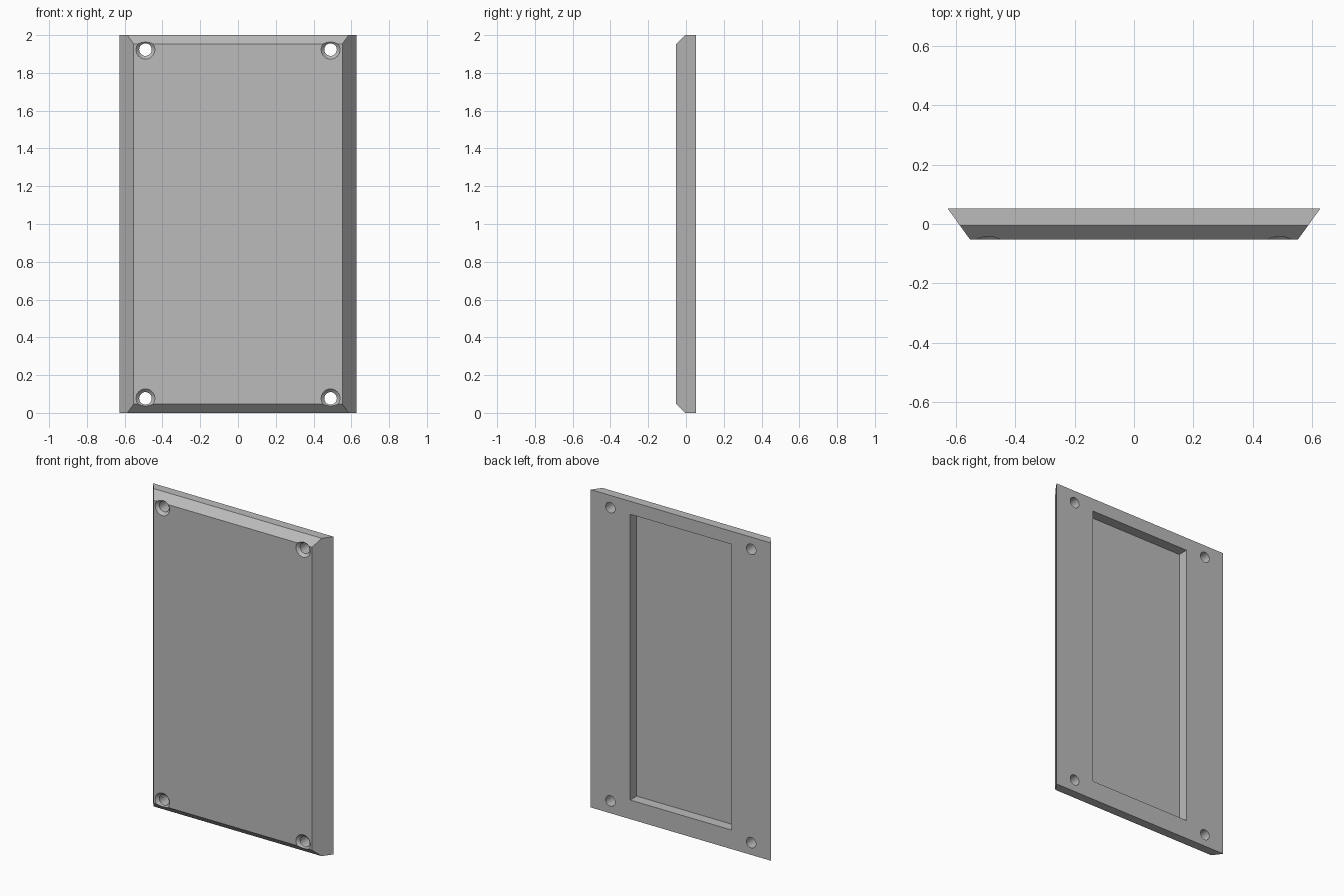
import bpy, bmesh
from math import radians
from mathutils import Matrix, Vector

cube = bpy.data.objects.get("Cube")
if cube:
    bpy.data.objects.remove(cube)

FRONT, BACK = -0.052, 0.052
BEVEL = 0.047
HOLE_R, SINK_R = 0.033, 0.05

grey = bpy.data.materials.new("plain grey")
grey.use_nodes = True
grey.diffuse_color = (0.5, 0.5, 0.5, 1)
grey.node_tree.nodes["Principled BSDF"].inputs["Base Color"].default_value = (0.5, 0.5, 0.5, 1)


def make_object(name, bm):
    bmesh.ops.recalc_face_normals(bm, faces=bm.faces)
    mesh = bpy.data.meshes.new(name)
    bm.to_mesh(mesh)
    bm.free()
    mesh.materials.append(grey)
    obj = bpy.data.objects.new(name, mesh)
    bpy.context.collection.objects.link(obj)
    return obj


def frustum(name, x, z, y1, r1, y2, r2):
    """Round cutter running along y from y1 to y2."""
    bm = bmesh.new()
    place = Matrix.Translation((x, (y1 + y2) / 2, z)) @ Matrix.Rotation(radians(-90), 4, "X")
    bmesh.ops.create_cone(bm, cap_ends=True, segments=40, radius1=r1, radius2=r2,
                          depth=y2 - y1, matrix=place)
    return make_object(name, bm)


def half_width(y):
    return 0.552 + 0.075 * (y - FRONT) / (BACK - FRONT)


# Plate: side profile with chamfered front edges, spread to slanted sides
profile = [(BACK, 0), (BACK, 2), (FRONT + BEVEL, 2), (FRONT, 2 - BEVEL),
           (FRONT, BEVEL), (FRONT + BEVEL, 0)]
bm = bmesh.new()
rings = [[bm.verts.new((s * half_width(y), y, z)) for y, z in profile] for s in (-1, 1)]
for ring in rings:
    bm.faces.new(ring)
for i in range(len(profile)):
    j = (i + 1) % len(profile)
    bm.faces.new((rings[0][i], rings[0][j], rings[1][j], rings[1][i]))
plate = make_object("cover_plate", bm)

# Rear pocket cutter
bm = bmesh.new()
floor_y, low, high = BACK - 0.065, 0.12, 1.918
bmesh.ops.create_cube(bm, size=1)
bmesh.ops.scale(bm, verts=bm.verts, vec=Vector((0.704, 0.2, high - low)))
bmesh.ops.translate(bm, verts=bm.verts, vec=Vector((0, floor_y + 0.1, (low + high) / 2)))
cutters = [make_object("pocket_cutter", bm)]

# Countersunk screw holes in the corners
lead = 0.03
for x in (-0.49, 0.49):
    for z in (0.077, 1.923):
        cutters.append(frustum("hole_cutter", x, z, -0.2, HOLE_R, 0.2, HOLE_R))
        cutters.append(frustum("countersink_cutter", x, z, FRONT - lead, SINK_R + lead,
                               FRONT + SINK_R - HOLE_R + 0.002, HOLE_R - 0.002))

bpy.context.view_layer.objects.active = plate
for cutter in cutters:
    mod = plate.modifiers.new("cut", "BOOLEAN")
    mod.operation = "DIFFERENCE"
    mod.solver = "EXACT"
    mod.object = cutter
    bpy.ops.object.modifier_apply(modifier=mod.name)
    bpy.data.objects.remove(cutter)

# Smooth round holes, sharp edges elsewhere
bpy.ops.object.select_all(action="DESELECT")
plate.select_set(True)
bpy.ops.object.shade_smooth_by_angle(angle=radians(25))
